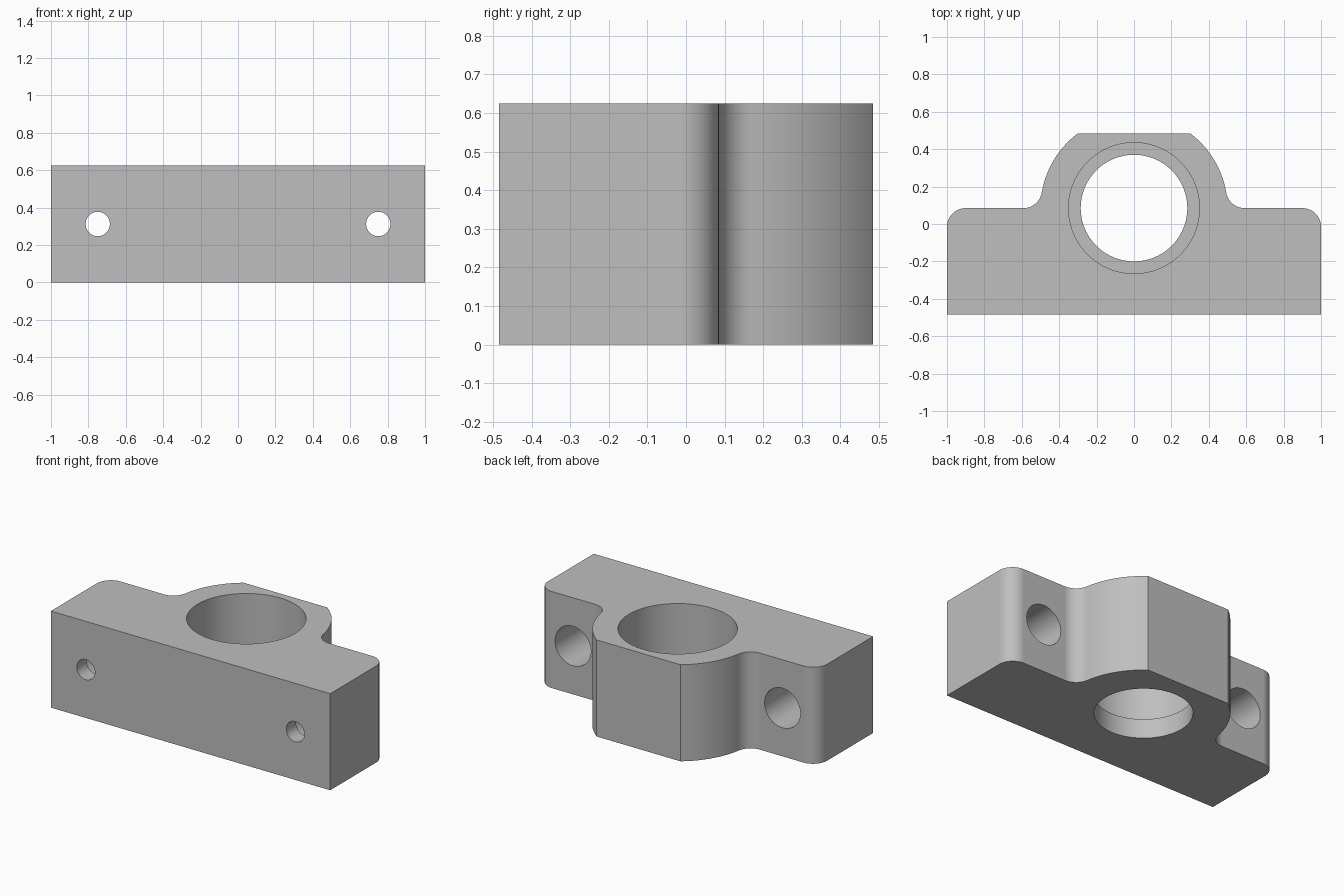
import bpy, bmesh
from math import pi, cos, sin, acos, atan2, sqrt, radians
from mathutils import Matrix

cube = bpy.data.objects.get("Cube")
if cube:
    bpy.data.objects.remove(cube, do_unlink=True)

HEIGHT = 0.625
FRONT, BACK, SHOULDER = -0.485, 0.485, 0.085
BOSS_R, FILLET_R = 0.5, 0.1

grey = bpy.data.materials.new("machined grey")
grey.use_nodes = True
colour = (0.52, 0.52, 0.52, 1)
grey.diffuse_color = colour
grey.node_tree.nodes["Principled BSDF"].inputs["Base Color"].default_value = colour


def arc(cx, cy, r, start, end, steps):
    return [(cx + r * cos(start + (end - start) * i / steps),
             cy + r * sin(start + (end - start) * i / steps)) for i in range(steps + 1)]


def make_object(name, bm):
    bmesh.ops.recalc_face_normals(bm, faces=bm.faces)
    mesh = bpy.data.meshes.new(name)
    bm.to_mesh(mesh)
    bm.free()
    mesh.materials.append(grey)
    obj = bpy.data.objects.new(name, mesh)
    bpy.context.collection.objects.link(obj)
    return obj


def cylinder(name, r, start, end, axis, x=0, other=0):
    """Cylinder from start to end along the z or y axis."""
    bm = bmesh.new()
    middle = (start + end) / 2
    if axis == "Z":
        place = Matrix.Translation((x, other, middle))
    else:
        place = Matrix.Translation((x, middle, other)) @ Matrix.Rotation(pi / 2, 4, "X")
    bmesh.ops.create_cone(bm, cap_ends=True, segments=96, radius1=r, radius2=r,
                          depth=abs(end - start), matrix=place)
    obj = make_object(name, bm)
    obj.hide_render = True
    return obj


# Half outline: outer corner, concave fillet, boss arc up to the flat
fillet_x = sqrt((BOSS_R + FILLET_R) ** 2 - FILLET_R ** 2)
lean = atan2(FILLET_R, fillet_x)
flat = pi / 2 - acos((BACK - SHOULDER) / BOSS_R)
half = [(1, FRONT)]
half += arc(1 - FILLET_R, SHOULDER - FILLET_R, FILLET_R, 0, pi / 2, 16)
half += arc(fillet_x, SHOULDER + FILLET_R, FILLET_R, -pi / 2, -pi + lean, 16)
half += arc(0, SHOULDER, BOSS_R, lean, flat, 24)[1:]
outline = half + [(-x, y) for x, y in reversed(half)]

# Block extruded from the outline
bm = bmesh.new()
base = bm.faces.new([bm.verts.new((x, y, 0)) for x, y in outline])
top = bmesh.ops.extrude_face_region(bm, geom=[base])["geom"]
bmesh.ops.translate(bm, vec=(0, 0, HEIGHT),
                    verts=[v for v in top if isinstance(v, bmesh.types.BMVert)])
block = make_object("bearing_block", bm)

# Stepped main bore and stepped bolt holes
cutters = [cylinder("bore_cutter", 0.285, -0.1, HEIGHT + 0.1, "Z", 0, SHOULDER),
           cylinder("bearing_seat_cutter", 0.35, 0.125, HEIGHT + 0.1, "Z", 0, SHOULDER)]
for side in (-1, 1):
    cutters += [cylinder("bolt_cutter", 0.065, -0.6, 0.2, "Y", side * 0.75, HEIGHT / 2),
                cylinder("bolt_head_cutter", 0.128, FRONT + 0.1, 0.2, "Y",
                         side * 0.75, HEIGHT / 2)]

bpy.ops.object.select_all(action="DESELECT")
block.select_set(True)
bpy.context.view_layer.objects.active = block
for cutter in cutters:
    cut = block.modifiers.new(cutter.name, "BOOLEAN")
    cut.operation = "DIFFERENCE"
    cut.solver = "EXACT"
    cut.object = cutter
    bpy.ops.object.modifier_apply(modifier=cut.name)
    bpy.data.objects.remove(cutter, do_unlink=True)

# Smooth curved walls, sharp rims, flat shading on the large faces
bpy.ops.object.shade_smooth_by_angle(angle=radians(30))
weighted = block.modifiers.new("flat faces", "WEIGHTED_NORMAL")
weighted.keep_sharp = True
